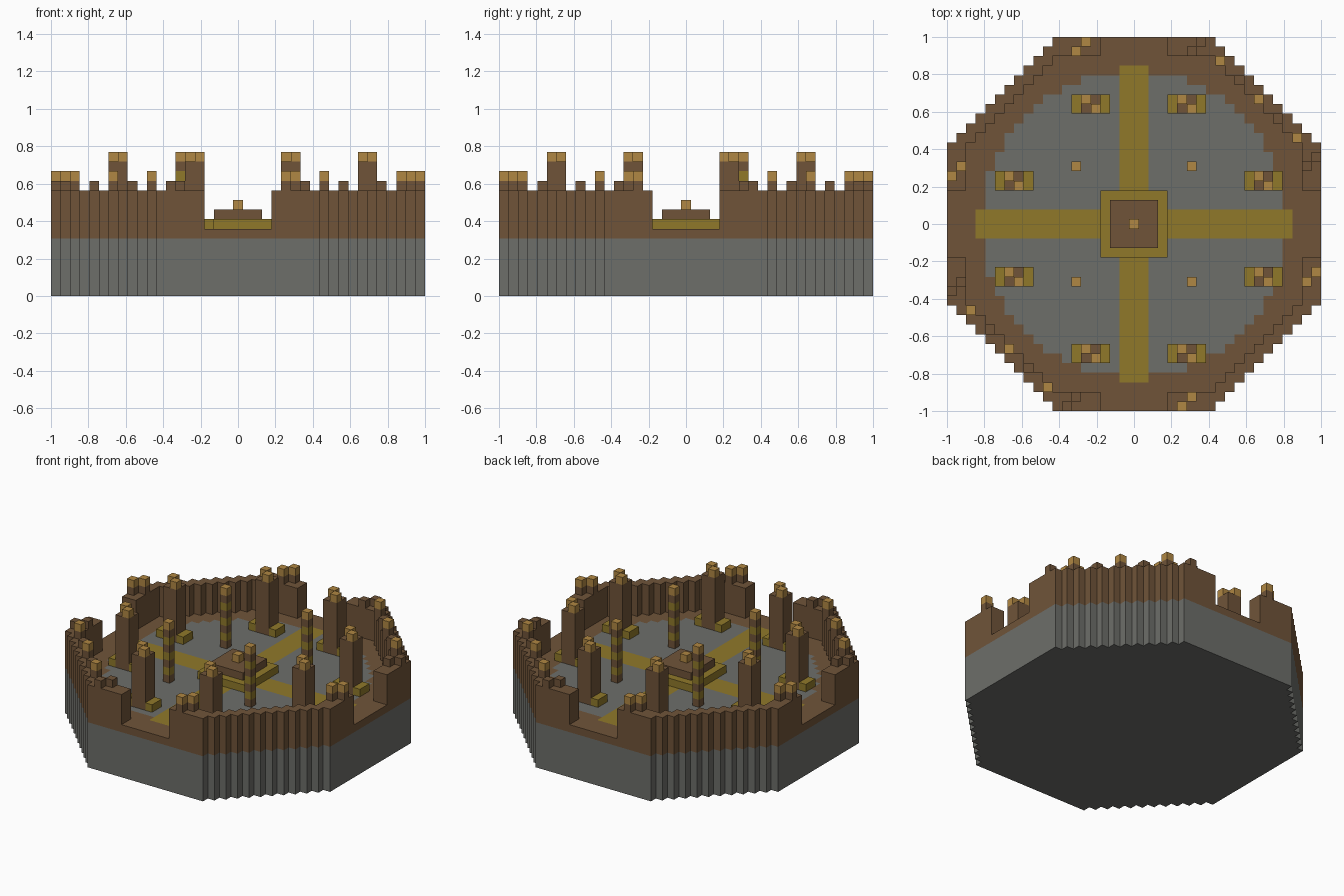
import bpy, bmesh
from mathutils import Vector

if "Cube" in bpy.data.objects:
    bpy.data.objects.remove(bpy.data.objects["Cube"], do_unlink=True)

HALF = 19                    # blocks from the centre to each side
UNIT = 2 / (2 * HALF + 1)    # size of one block
FLOOR, WALL_TOP = 7, 11      # heights in blocks


def make_material(name, rgb):
    col = [((c / 255 + 0.055) / 1.055) ** 2.4 for c in rgb] + [1]
    m = bpy.data.materials.new(name)
    m.use_nodes = True
    m.diffuse_color = col
    bsdf = m.node_tree.nodes["Principled BSDF"]
    bsdf.inputs["Base Color"].default_value = col
    bsdf.inputs["Roughness"].default_value = 0.9
    return m


STONE, BROWN, GOLD, TAN = range(4)
MATERIALS = [
    make_material("grey stone", (109, 110, 106)),
    make_material("brown brick", (112, 84, 57)),
    make_material("dark gold", (144, 121, 42)),
    make_material("tan cap", (176, 135, 67)),
]
SIDES = [Vector(v) for v in
         ((1, 0, 0), (-1, 0, 0), (0, 1, 0), (0, -1, 0), (0, 0, 1), (0, 0, -1))]


def box(xs, ys, zs, mat):
    """Blocks filling three inclusive ranges."""
    return {(x, y, z): mat for x in range(xs[0], xs[1] + 1)
            for y in range(ys[0], ys[1] + 1) for z in range(zs[0], zs[1] + 1)}


def build(name, blocks):
    """Mesh the outer skin of a set of blocks and merge its flat areas."""
    bm = bmesh.new()
    verts = {}
    for cell, mat in blocks.items():
        c = Vector(cell)
        for n in SIDES:
            if tuple(int(v) for v in c + n) in blocks:
                continue
            u = Vector((n.y, n.z, n.x))
            w = n.cross(u)
            ring = []
            for a, b in ((-1, -1), (1, -1), (1, 1), (-1, 1)):
                p = c + (n + u * a + w * b) / 2 + Vector((0, 0, 0.5))
                key = tuple(round(2 * v) for v in p)
                if key not in verts:
                    verts[key] = bm.verts.new(p * UNIT)
                ring.append(verts[key])
            bm.faces.new(ring).material_index = mat
    bmesh.ops.dissolve_limit(bm, angle_limit=0.01, verts=bm.verts[:],
                             edges=bm.edges[:], delimit={'MATERIAL'})
    bmesh.ops.triangulate(bm, faces=[f for f in bm.faces if len(f.verts) > 4])
    mesh = bpy.data.meshes.new(name)
    bm.to_mesh(mesh)
    bm.free()
    for m in MATERIALS:
        mesh.materials.append(m)
    ob = bpy.data.objects.new(name, mesh)
    bpy.context.collection.objects.link(ob)
    return ob


# Octagonal footprint with stepped diagonals
SPAN = range(-HALF, HALF + 1)
plan = [(x, y) for x in SPAN for y in SPAN if abs(x) + abs(y) <= 27]


def floor_colour(x, y):
    near, far = sorted((abs(x), abs(y)))
    if near <= 1 and far <= 16:
        return GOLD                      # crossing paths
    return STONE if x * x + y * y <= 256 else BROWN


# Stone base with the coloured arena floor as its top layer
base = {}
for x, y in plan:
    for z in range(FLOOR - 1):
        base[x, y, z] = STONE
    base[x, y, FLOOR - 1] = floor_colour(x, y)
build("base_and_floor", base)

# Rim wall with four gateways, merlons and capped merlons
wall = {}
for x, y in plan:
    near, far = sorted((abs(x), abs(y)))
    if near <= 3 or (far < HALF - 1 and near + far < 26):
        continue
    for z in range(FLOOR, WALL_TOP):
        wall[x, y, z] = BROWN
    if (x - y) % 4 == 0:
        wall[x, y, WALL_TOP] = BROWN
    if (x - y) % 8 == 0:
        wall[x, y, WALL_TOP + 1] = TAN
build("rim_wall", wall)

# Stepped centre platform
dais = box((-3, 3), (-3, 3), (FLOOR, FLOOR), GOLD)
dais.update(box((-2, 2), (-2, 2), (FLOOR + 1, FLOOR + 1), BROWN))
dais[0, 0, FLOOR + 2] = TAN
build("centre_platform", dais)

for sx in (-1, 1):
    for sy in (-1, 1):
        side = ("front" if sy < 0 else "back") + ("_left" if sx > 0 else "_right")

        # Striped torch pole
        pole = {(6 * sx, 6 * sy, z): BROWN if z % 2 else GOLD
                for z in range(FLOOR, 14)}
        pole[6 * sx, 6 * sy, 14] = TAN
        build("torch_pole_" + side, pole)

        # Pillars with two corner caps and a low bench on each side
        for place, px, py in (("inner", 5, 13), ("outer", 13, 5)):
            x, y = px * sx, py * sy
            pillar = box((x, x + 1), (y - 1, y), (FLOOR, 13), BROWN)
            pillar[x, y, 14] = pillar[x + 1, y - 1, 14] = TAN
            for bx in (x - 1, x + 2):
                pillar.update(box((bx, bx), (y - 1, y), (FLOOR, FLOOR), GOLD))
            build(f"pillar_with_benches_{place}_{side}", pillar)
